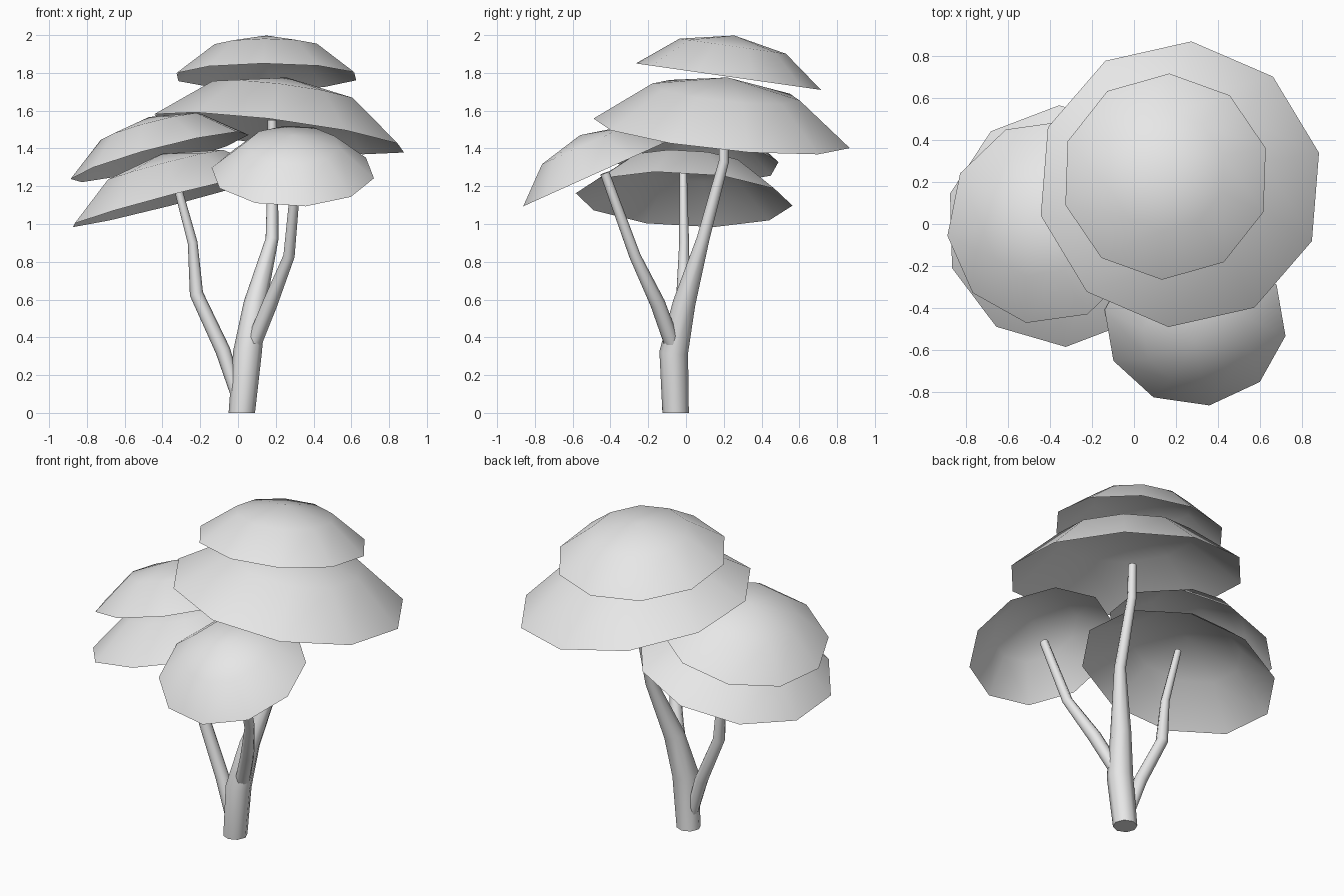
import bpy, bmesh
from math import sin, cos, radians, tau
from mathutils import Vector

if "Cube" in bpy.data.objects:
    bpy.data.objects.remove(bpy.data.objects["Cube"])

# One plain grey for the whole tree
GREY = (0.8, 0.8, 0.8, 1)
grey = bpy.data.materials.new("light grey")
grey.use_nodes = True
grey.diffuse_color = GREY
grey.node_tree.nodes["Principled BSDF"].inputs["Base Color"].default_value = GREY

UP = Vector((0, 0, 1))


def finish(name, bm, angle):
    bmesh.ops.recalc_face_normals(bm, faces=bm.faces)
    mesh = bpy.data.meshes.new(name)
    bm.to_mesh(mesh)
    bm.free()
    mesh.materials.append(grey)
    obj = bpy.data.objects.new(name, mesh)
    bpy.context.collection.objects.link(obj)
    bpy.ops.object.select_all(action="DESELECT")
    bpy.context.view_layer.objects.active = obj
    obj.select_set(True)
    bpy.ops.object.shade_smooth_by_angle(angle=radians(angle))
    return obj


def ring(bm, centre, normal, radius, sides, turn=0):
    rot = UP.rotation_difference(normal)
    angles = [turn + tau * i / sides for i in range(sides)]
    return [bm.verts.new(centre + rot @ Vector((radius * cos(a), radius * sin(a), 0)))
            for a in angles]


def bridge(bm, low, high):
    n = len(low)
    for i in range(n):
        j = (i + 1) % n
        bm.faces.new((low[i], low[j], high[j], high[i]))


def canopy(name, centre, slope, radius, height, turn):
    """Open ten-sided dome whose rim plane rises by slope along x and y."""
    bm = bmesh.new()
    c = Vector(centre)
    n = Vector((-slope[0], -slope[1], 1)).normalized()
    rim = ring(bm, c, n, radius, 10, radians(turn))
    shoulder = ring(bm, c + n * height * 0.74, n, radius * 0.575, 10, radians(turn))
    bridge(bm, rim, shoulder)
    apex = bm.verts.new(c + n * height)
    for i in range(10):
        bm.faces.new((shoulder[i], shoulder[(i + 1) % 10], apex))
    obj = finish(name, bm, 60)
    # Keep the outside of the open shell facing up
    if sum(p.normal.dot(n) for p in obj.data.polygons) < 0:
        obj.data.flip_normals()


def limb(name, path):
    """Tapered eight-sided tube through (x, y, z, radius) stations."""
    bm = bmesh.new()
    pts = [Vector(p[:3]) for p in path]
    rings = []
    for i, p in enumerate(path):
        after = pts[min(i + 1, len(pts) - 1)]
        direction = (after - pts[i - 1]).normalized() if i else UP
        rings.append(ring(bm, pts[i], direction, p[3], 8))
    for low, high in zip(rings, rings[1:]):
        bridge(bm, low, high)
    bm.faces.new(rings[0][::-1])
    bm.faces.new(rings[-1])
    finish(name, bm, 50)


# Foliage domes
canopy("top_canopy", (0.15, 0.225, 1.78), (0, -0.143), 0.495, 0.22, 16)
canopy("large_canopy", (0.218, 0.189, 1.48), (-0.13, -0.105), 0.685, 0.3, 13)
canopy("upper_right_canopy", (-0.415, 0.01, 1.355), (0.263, -0.11), 0.49, 0.22, 7)
canopy("lower_right_canopy", (-0.34, -0.01, 1.13), (0.26, -0.05), 0.575, 0.25, 20)
canopy("front_canopy", (0.29, -0.47, 1.27), (0, 0.45), 0.435, 0.22, 27)

# Trunk and its two side branches
limb("trunk", [(0.02, -0.055, 0, 0.07), (0.05, -0.065, 0.32, 0.076),
               (0.09, -0.01, 0.58, 0.06), (0.18, 0.09, 0.92, 0.034),
               (0.185, 0.2, 1.33, 0.027), (0.18, 0.2, 1.55, 0.024)])
limb("front_branch", [(0.08, -0.07, 0.36, 0.045), (0.17, -0.15, 0.58, 0.04),
                      (0.27, -0.27, 0.83, 0.03), (0.31, -0.43, 1.27, 0.025)])
limb("right_branch", [(0, -0.055, 0.08, 0.035), (-0.08, -0.04, 0.33, 0.04),
                      (-0.22, -0.015, 0.63, 0.036), (-0.24, -0.01, 0.9, 0.026),
                      (-0.34, -0.015, 1.27, 0.02)])
